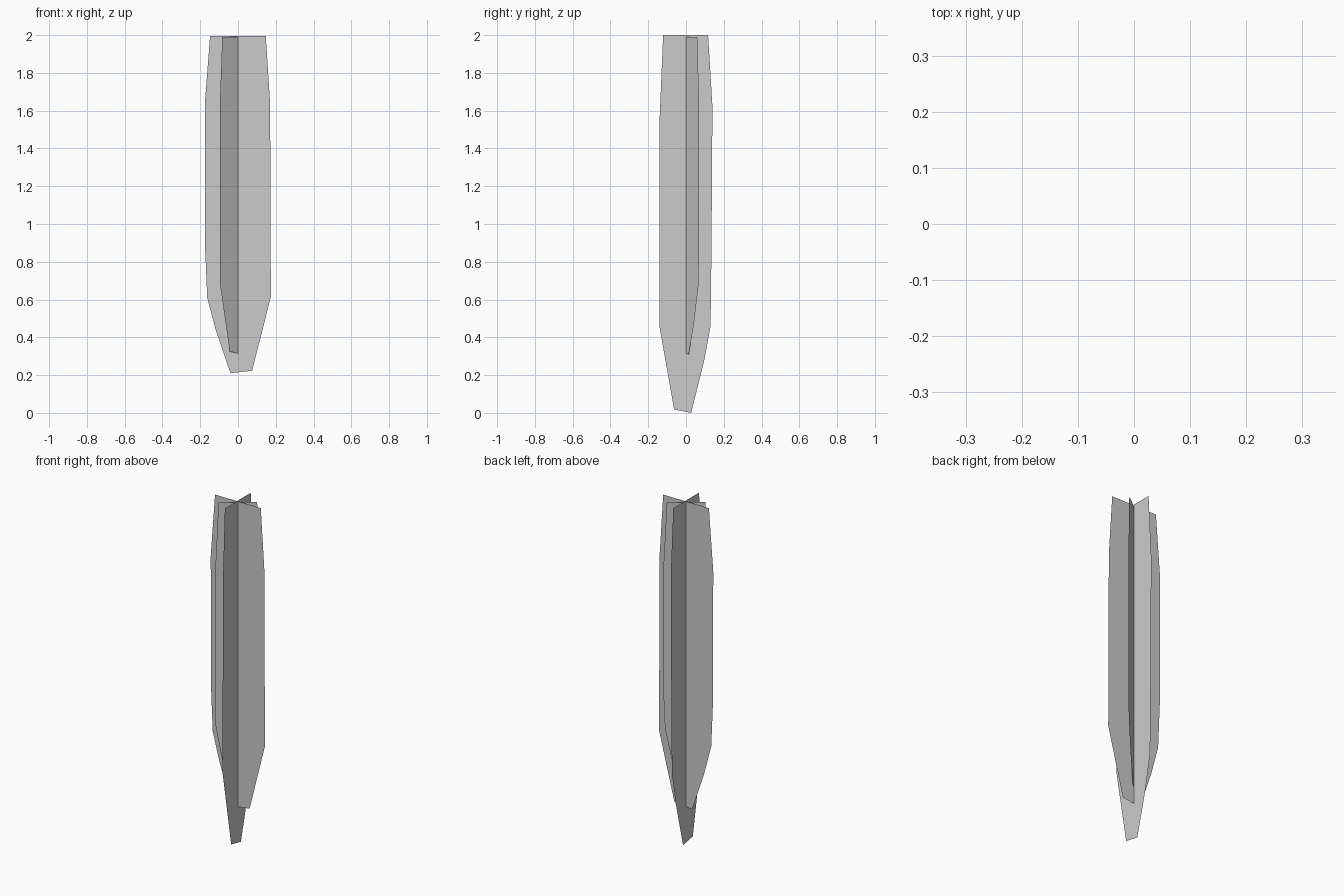
import bpy
import bmesh
import math


def blade(name, outline, angle):
    """Flat upright card: outline of (distance from axis, height), turned about z."""
    c, s = math.cos(angle), math.sin(angle)
    bm = bmesh.new()
    bm.faces.new([bm.verts.new((r * c, r * s, z)) for r, z in outline])
    bmesh.ops.triangulate(bm, faces=bm.faces[:])
    mesh = bpy.data.meshes.new(name)
    bm.to_mesh(mesh)
    bm.free()
    obj = bpy.data.objects.new(name, mesh)
    bpy.context.collection.objects.link(obj)
    return obj


# Wide card facing the front
blade("wide_blade", [
    (-0.148, 1.995), (-0.176, 1.63), (-0.174, 0.87), (-0.163, 0.61),
    (-0.118, 0.44), (-0.04, 0.21), (0.075, 0.223), (0.174, 0.615),
    (0.172, 1.1), (0.17, 1.64), (0.147, 1.995)], 0)

# Longest card facing the side
blade("long_blade", [
    (-0.121, 2.0), (-0.14, 1.55), (-0.141, 0.46), (-0.063, 0.018),
    (0.027, 0.0), (0.095, 0.27), (0.13, 0.46), (0.135, 0.87),
    (0.14, 1.62), (0.117, 2.0)], math.pi / 2)

# Narrow diagonal card
blade("diagonal_blade", [
    (-0.103, 1.99), (-0.119, 1.62), (-0.119, 0.69), (-0.054, 0.325),
    (0.025, 0.31), (0.071, 0.47), (0.111, 0.67), (0.119, 0.87),
    (0.119, 1.62), (0.101, 1.99)], math.radians(36))
